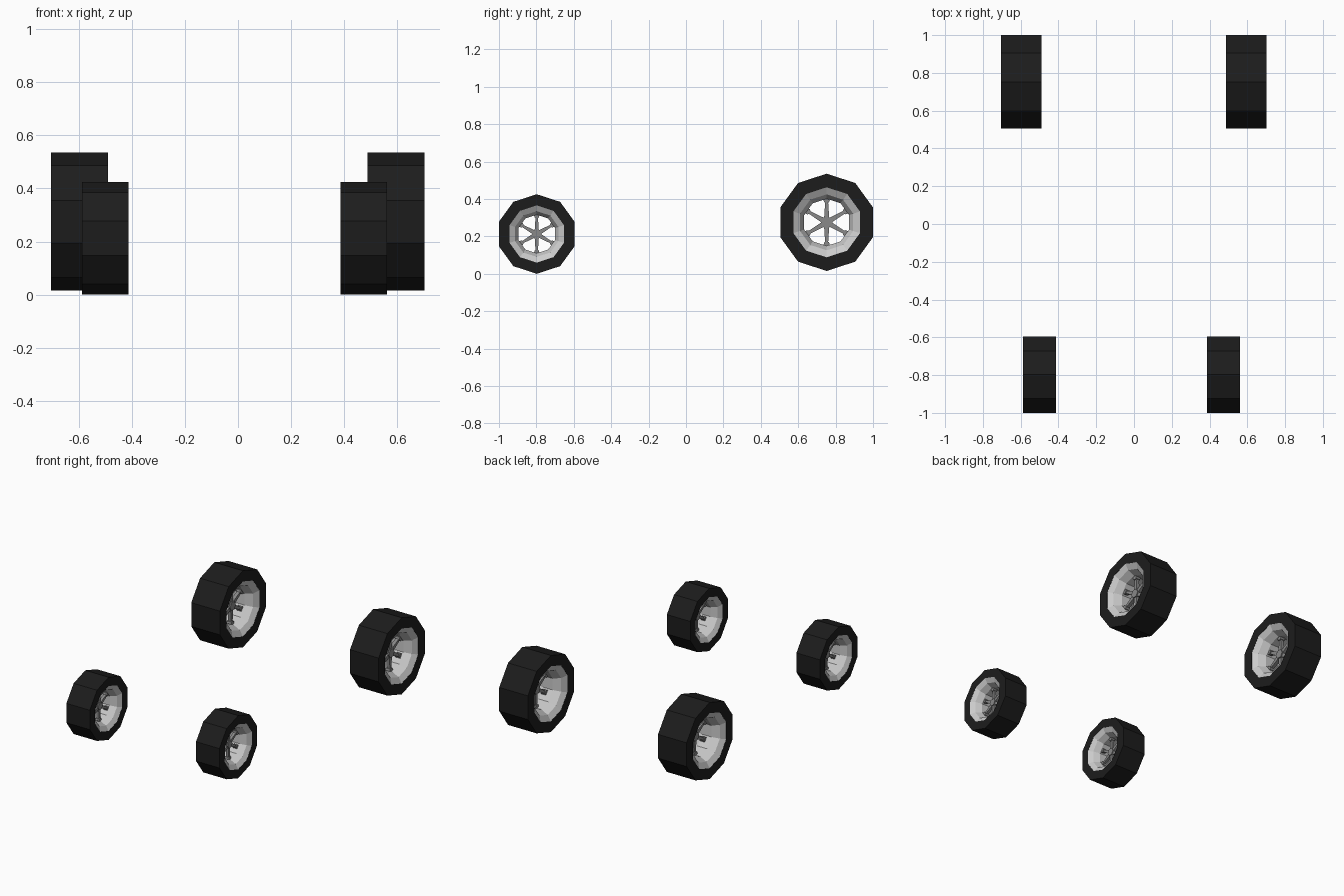
import bpy, bmesh
from math import sin, cos, pi, tau
from mathutils import Matrix

if "Cube" in bpy.data.objects:
    bpy.data.objects.remove(bpy.data.objects["Cube"])

SIDES = 10
HALF = 0.413       # half tyre width for a wheel of radius 1
SPOKE_X = 0.05     # plane of the spokes


def material(name, value):
    m = bpy.data.materials.new(name)
    m.diffuse_color = (value, value, value, 1)
    m.use_nodes = True
    m.node_tree.nodes["Principled BSDF"].inputs["Base Color"].default_value = m.diffuse_color
    return m


rubber = material("rubber", 0.012)
dark_metal = material("dark_metal", 0.25)


def make_mesh(bm, name, mat=None):
    bmesh.ops.recalc_face_normals(bm, faces=bm.faces)
    me = bpy.data.meshes.new(name)
    bm.to_mesh(me)
    bm.free()
    if mat:
        me.materials.append(mat)
    return me


def lathe(name, profile, mat=None):
    """Spin a closed (x, radius) profile round the x axis, corner at the top."""
    bm = bmesh.new()
    rings = []
    for i in range(SIDES):
        a = tau * i / SIDES
        rings.append([bm.verts.new((x, r * sin(a), r * cos(a))) for x, r in profile])
    n = len(profile)
    for i in range(SIDES):
        a, b = rings[i], rings[(i + 1) % SIDES]
        for j in range(n):
            k = (j + 1) % n
            bm.faces.new((a[j], a[k], b[k], b[j]))
    return make_mesh(bm, name, mat)


def disc(bm, radius, depth, sides, y=0.0, z=0.0):
    place = Matrix.Translation((SPOKE_X, y, z)) @ Matrix.Rotation(pi / 2, 4, 'Y')
    bmesh.ops.create_cone(bm, cap_ends=True, segments=sides, radius1=radius,
                          radius2=radius, depth=depth, matrix=place)


# Tyre: flat tread and flat side walls
tyre = lathe("tyre", [(-HALF, 1), (HALF, 1), (HALF, 0.72), (-HALF, 0.72)], rubber)

# Rim: sloped lip on both sides, stepping down to a narrow open barrel
half_rim = [(HALF, 0.725), (HALF - 0.09, 0.575), (0.14, 0.485)]
rim = lathe("rim", half_rim + [(-x, r) for x, r in reversed(half_rim)])

# Spokes: six tapered bars joined at a hub
bm = bmesh.new()
disc(bm, 0.12, 0.15, 6)
for i in range(6):
    turn = Matrix.Rotation(tau * i / 6, 4, 'X')
    outline = [(-0.055, 0.05), (0.055, 0.05), (0.025, 0.5), (-0.025, 0.5)]
    verts = [bm.verts.new(turn @ Matrix.Translation((SPOKE_X - 0.045, y, z)).to_translation())
             for y, z in outline]
    face = bm.faces.new(verts)
    ext = bmesh.ops.extrude_face_region(bm, geom=[face])
    moved = [g for g in ext["geom"] if isinstance(g, bmesh.types.BMVert)]
    bmesh.ops.translate(bm, verts=moved, vec=(0.09, 0, 0))
spokes = make_mesh(bm, "spokes", dark_metal)

# Bolts at the spoke tips
bm = bmesh.new()
for i in range(6):
    a = tau * i / 6
    disc(bm, 0.065, 0.13, 8, 0.455 * sin(a), 0.455 * cos(a))
bolts = make_mesh(bm, "bolts", dark_metal)

# Four wheels: small pair in front, large pair behind
wheels = {
    "front_left": (-0.5, -0.798, 0.2125, 0.2125),
    "front_right": (0.473, -0.798, 0.2125, 0.2125),
    "rear_left": (-0.597, 0.752, 0.275, 0.26),
    "rear_right": (0.595, 0.752, 0.275, 0.26),
}
for where, (x, y, z, radius) in wheels.items():
    for me in (tyre, rim, spokes, bolts):
        ob = bpy.data.objects.new(f"{where}_{me.name}", me)
        ob.location = (x, y, z)
        ob.scale = (radius,) * 3
        bpy.context.collection.objects.link(ob)
